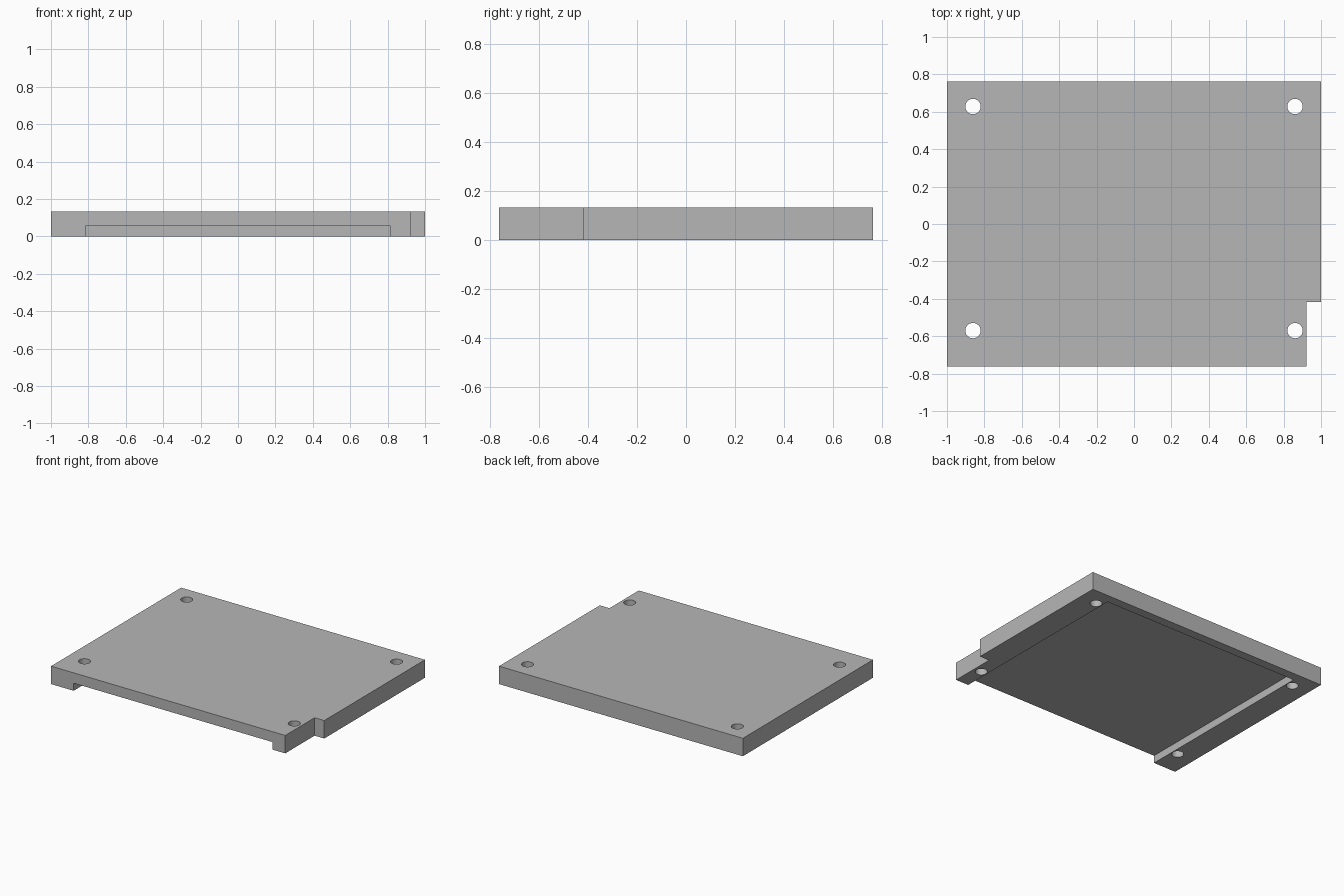
import bpy, bmesh

if "Cube" in bpy.data.objects:
    bpy.data.objects.remove(bpy.data.objects["Cube"])

HEIGHT = 0.133
HALF_Y = 0.762

grey = bpy.data.materials.new("plain grey")
grey.use_nodes = True
colour = (0.47, 0.47, 0.47, 1)
grey.diffuse_color = colour
grey.node_tree.nodes["Principled BSDF"].inputs["Base Color"].default_value = colour


def make_object(name, bm):
    bmesh.ops.recalc_face_normals(bm, faces=bm.faces)
    mesh = bpy.data.meshes.new(name)
    bm.to_mesh(mesh)
    bm.free()
    mesh.materials.append(grey)
    obj = bpy.data.objects.new(name, mesh)
    bpy.context.collection.objects.link(obj)
    return obj


def prism(name, outline, bottom, top):
    bm = bmesh.new()
    face = bm.faces.new([bm.verts.new((x, y, bottom)) for x, y in outline])
    result = bmesh.ops.extrude_face_region(bm, geom=[face])
    verts = [v for v in result["geom"] if isinstance(v, bmesh.types.BMVert)]
    bmesh.ops.translate(bm, verts=verts, vec=(0, 0, top - bottom))
    return make_object(name, bm)


def cylinder(name, x, y, radius):
    bm = bmesh.new()
    bmesh.ops.create_cone(bm, cap_ends=True, segments=48, radius1=radius,
                          radius2=radius, depth=1)
    bmesh.ops.translate(bm, verts=bm.verts, vec=(x, y, 0))
    return make_object(name, bm)


# Plate with a stepped front left corner
plate = prism("cover_plate", [
    (-1, -HALF_Y), (0.921, -HALF_Y), (0.921, -0.418),
    (1, -0.418), (1, HALF_Y), (-1, HALF_Y)], 0, HEIGHT)

# Shallow recess in the underside, open at the front
cutters = [prism("recess_cutter", [
    (-0.815, -1), (0.815, -1), (0.815, 0.695), (-0.815, 0.695)], -0.1, 0.056)]

# Four through holes for screws
for x in (-0.861, 0.861):
    for y in (-0.57, 0.628):
        cutters.append(cylinder("screw_hole_cutter", x, y, 0.041))

bpy.ops.object.select_all(action="DESELECT")
plate.select_set(True)
bpy.context.view_layer.objects.active = plate
for cutter in cutters:
    cut = plate.modifiers.new("cut", "BOOLEAN")
    cut.operation = "DIFFERENCE"
    cut.solver = "EXACT"
    cut.object = cutter
    bpy.ops.object.modifier_apply(modifier=cut.name)
    bpy.data.objects.remove(cutter)

bpy.ops.object.shade_smooth_by_angle()
